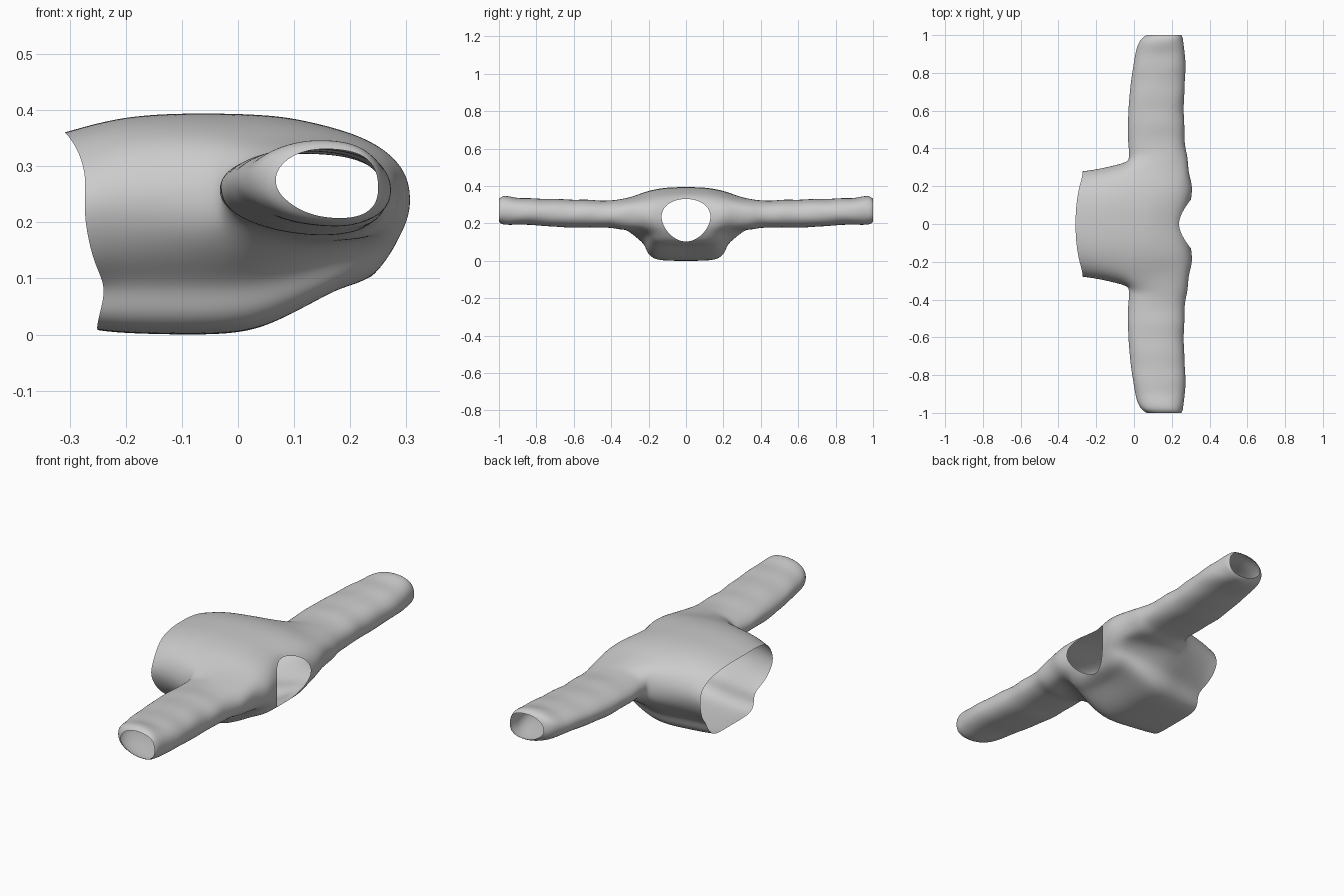
import bpy, bmesh, math

if "Cube" in bpy.data.objects:
    bpy.data.objects.remove(bpy.data.objects["Cube"])

# Torso half section: (width fraction, height fraction), bottom centre to top centre
HALF = [(0, 0), (.3, .0), (.52, .015), (.63, .1), (.66, .22), (.84, .33), (.97, .47),
        (1, .62), (.97, .76), (.83, .88), (.58, .965), (.28, 1), (0, 1)]
# Hem edge x for each half-section point
HEM_X = [-.25, -.25, -.252, -.245, -.235, -.255, -.268, -.275, -.27, -.28, -.297, -.308, -.31]
# Torso stations: x at centre, x at sides, half width, z bottom, z top, roundness
STATIONS = [(None, None, .28, .008, .36, 0),
            (-.215, -.215, .287, .003, .387, 0),
            (-.12, -.12, .307, .0, .394, 0),
            (-.03, -.03, .332, .0, .394, 0),
            (.03, .04, .335, .008, .392, 0),
            (.08, .11, .33, .03, .388, 0),
            (.12, .18, .315, .055, .38, 0),
            (.16, .24, .3, .078, .37, .1),
            (.19, .29, .27, .086, .36, .3),
            (.217, .312, .2, .094, .348, .7),
            (.235, .302, .13, .102, .332, 1)]
ARM_ROWS, ARM_COLS = (3, 8), (5, 9)
N = 24

# Sleeve rings: |y|, x min, x max, z min, z max
SLEEVE = [(.35, -.03, .288, .165, .33), (.39, -.03, .275, .178, .325),
          (.46, -.036, .268, .178, .322), (.53, -.034, .27, .18, .33),
          (.6, -.034, .262, .176, .326), (.68, -.026, .27, .182, .334),
          (.76, -.018, .27, .186, .33), (.83, -.008, .276, .194, .338),
          (.9, .004, .272, .194, .335), (.95, .018, .264, .192, .348),
          (.985, .038, .26, .196, .348), (1.0, .066, .252, .208, .332)]


def torso_point(station, k):
    xc, xs, width, z0, z1, rnd = station
    j = k if k <= 12 else N - k
    side = 1 if k <= 12 else -1
    y, z = HALF[j]
    a = math.pi * j / 12
    ey = math.sin(a) * (1 - .18 * math.cos(a))
    ez = (1 - math.cos(a)) / 2
    y, z = y + (ey - y) * rnd, z + (ez - z) * rnd
    x = HEM_X[j] if xc is None else xc + (xs - xc) * min(1, abs(y)) ** 1.6
    # soft lengthwise folds in the cloth
    fold = .004 * math.sin(j * 2.3 + x * 9) * (1 - rnd) if 4 < j < 11 else 0
    return (x, side * (y * width + fold), z0 + z * (z1 - z0))


bm = bmesh.new()
rings = [[bm.verts.new(torso_point(s, k)) for k in range(N)] for s in STATIONS]


def in_armhole(i, k):
    j = k if k < 12 else N - 1 - k
    return ARM_ROWS[0] <= i < ARM_ROWS[1] and ARM_COLS[0] <= j < ARM_COLS[1]


# Torso skin with an armhole left open on each side
for i in range(len(rings) - 1):
    for k in range(N):
        if not in_armhole(i, k):
            n = (k + 1) % N
            bm.faces.new((rings[i][k], rings[i][n], rings[i + 1][n], rings[i + 1][k]))

# Sleeves grown from the armhole edges
for side in (1, -1):
    r0, r1 = ARM_ROWS
    c0, c1 = ARM_COLS
    path = ([(i, c0) for i in range(r0, r1)] + [(r1, c) for c in range(c0, c1)] +
            [(i, c1) for i in range(r1, r0, -1)] + [(r0, c) for c in range(c1, c0, -1)])
    loop = [rings[i][c if side > 0 else N - c] for i, c in path]
    count = len(loop)
    for n, (y, x0, x1, z0, z1) in enumerate(SLEEVE):
        ring = []
        for q in range(count):
            a = math.radians(-148) + math.tau * q / count
            ca, sa = math.cos(a), math.sin(a)
            # blunt at the shoulder edge, pointed at the underarm edge
            px = math.copysign(abs(ca) ** (.8 if ca > 0 else 1), ca)
            pz = math.copysign(abs(sa) ** .9, sa)
            wrinkle = 1 + .012 * math.sin(n * 2.1 + q * 1.7)
            x = (x0 + x1) / 2 + px * (x1 - x0) / 2 * wrinkle
            z = (z0 + z1) / 2 + pz * (z1 - z0) / 2 * wrinkle - .012 * px * (1 - pz) / 2
            ring.append(bm.verts.new((x, side * y, z)))
        for q in range(count):
            p = (q + 1) % count
            bm.faces.new((loop[q], loop[p], ring[p], ring[q]))
        loop = ring

bmesh.ops.recalc_face_normals(bm, faces=bm.faces)
mesh = bpy.data.meshes.new("sweater")
bm.to_mesh(mesh)
bm.free()
sweater = bpy.data.objects.new("sweater", mesh)
bpy.context.collection.objects.link(sweater)
mesh.polygons.foreach_set("use_smooth", [True] * len(mesh.polygons))

# Smooth cloth surface
sub = sweater.modifiers.new("smooth_cloth", "SUBSURF")
sub.levels = sub.render_levels = 3
